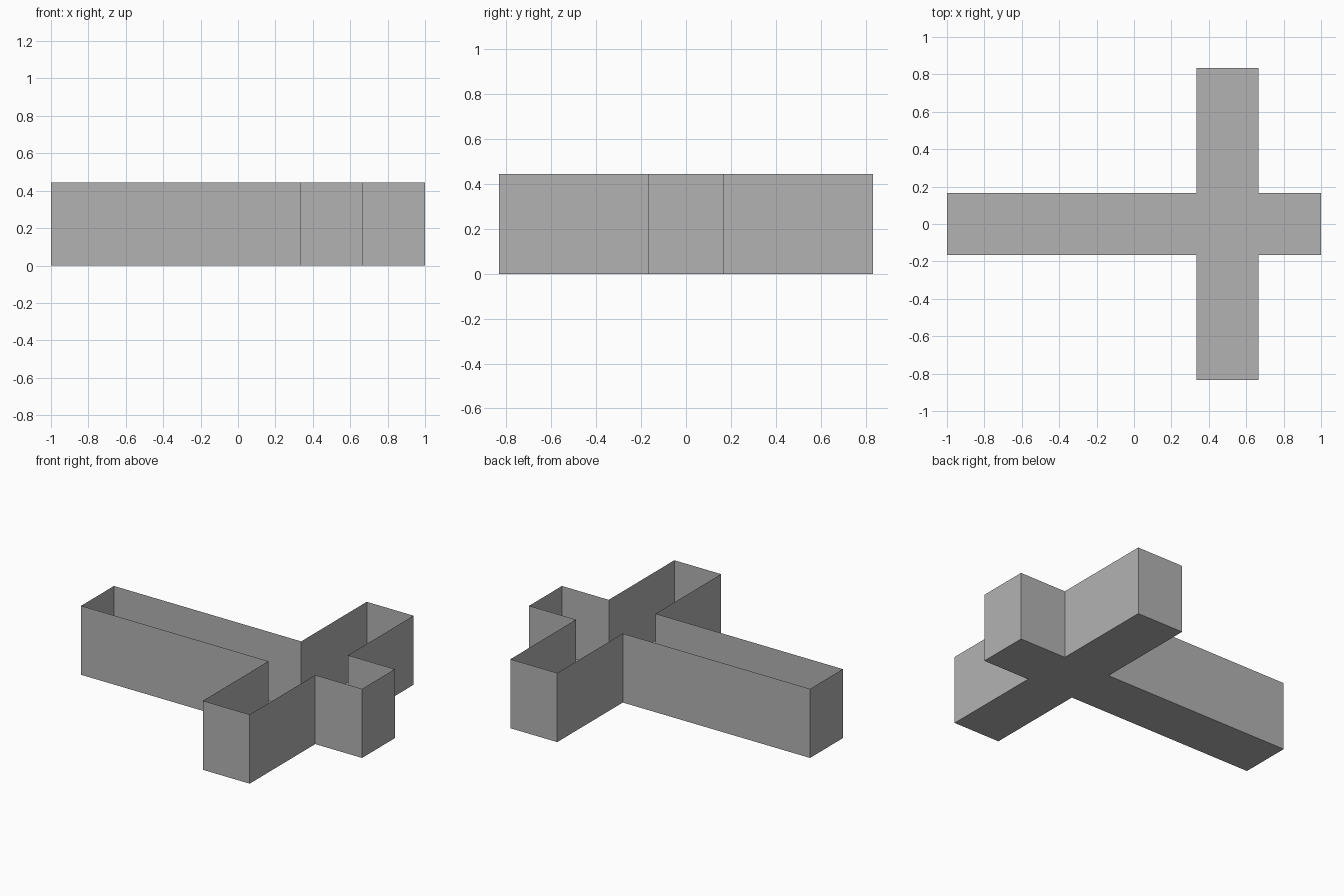
import bpy
import bmesh

cube = bpy.data.objects.get("Cube")
if cube:
    bpy.data.objects.remove(cube, do_unlink=True)

HEIGHT = 4 / 9
HALF_WIDTH = 1 / 6      # half the width of every arm
CROSS_X = 0.5           # centre line of the crossing arm
REACH = 5 / 6           # half length of the crossing arm

grey = bpy.data.materials.new("plain grey")
grey.use_nodes = True
colour = (0.45, 0.45, 0.45, 1)
grey.diffuse_color = colour
grey.node_tree.nodes["Principled BSDF"].inputs["Base Color"].default_value = colour

# Half outline of the cross, mirrored over y to close it
x0, x1 = CROSS_X - HALF_WIDTH, CROSS_X + HALF_WIDTH
half = [(-1, -HALF_WIDTH), (x0, -HALF_WIDTH), (x0, -REACH),
        (x1, -REACH), (x1, -HALF_WIDTH), (1, -HALF_WIDTH)]
outline = half + [(x, -y) for x, y in reversed(half)]

# Floor plus thin upright walls, open at the top
bm = bmesh.new()
bottom = [bm.verts.new((x, y, 0)) for x, y in outline]
top = [bm.verts.new((x, y, HEIGHT)) for x, y in outline]
bm.faces.new(list(reversed(bottom)))
for i in range(len(outline)):
    j = (i + 1) % len(outline)
    bm.faces.new((bottom[i], bottom[j], top[j], top[i]))

mesh = bpy.data.meshes.new("open_cross_tray")
bm.to_mesh(mesh)
bm.free()
mesh.materials.append(grey)
tray = bpy.data.objects.new("open_cross_tray", mesh)
bpy.context.collection.objects.link(tray)
